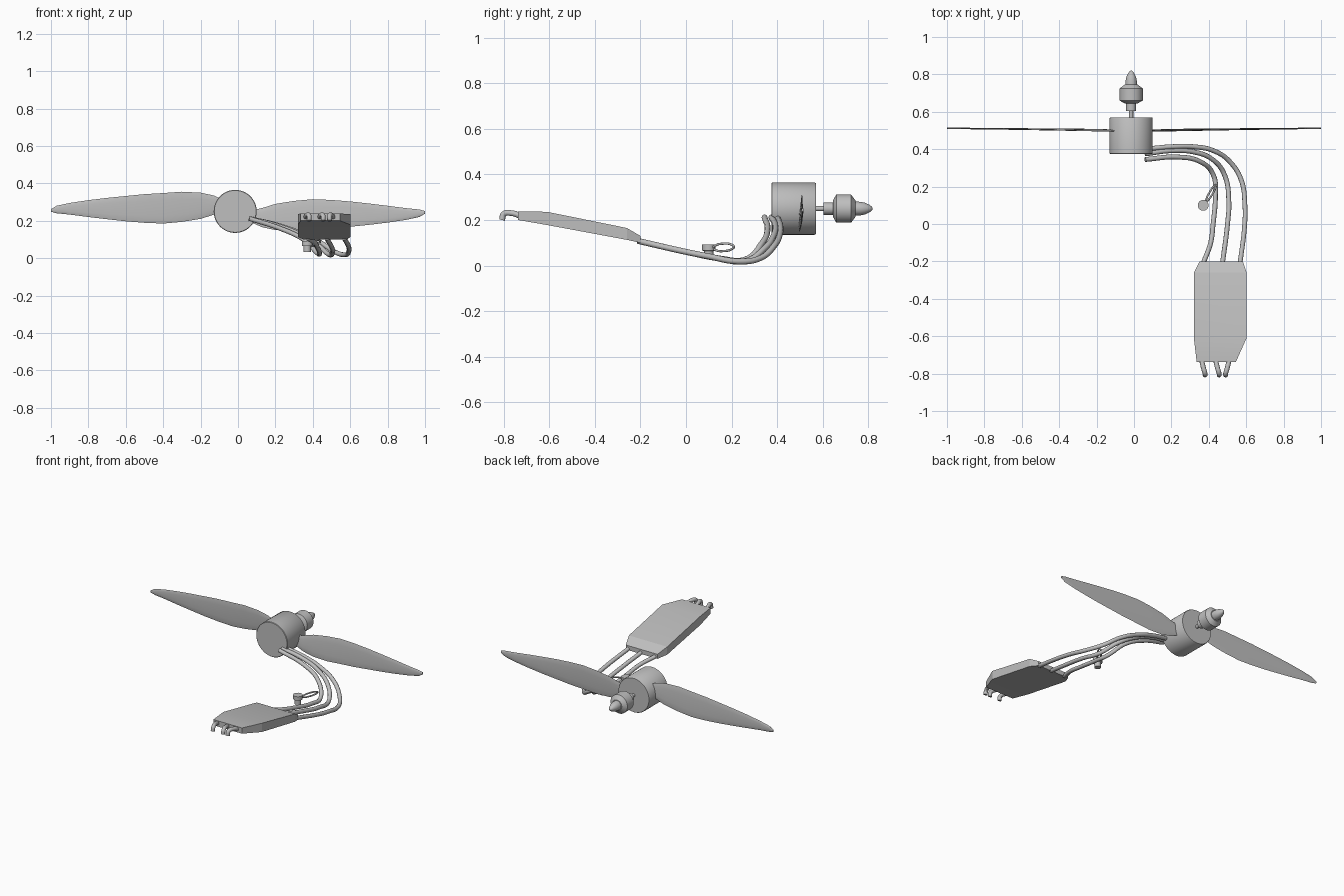
import bpy
import bmesh
from math import sin, cos, pi
from mathutils import Vector, Matrix

if "Cube" in bpy.data.objects:
    bpy.data.objects.remove(bpy.data.objects["Cube"], do_unlink=True)

grey = bpy.data.materials.new("light grey")
grey.use_nodes = True
grey.diffuse_color = (0.52, 0.52, 0.52, 1)
grey.node_tree.nodes["Principled BSDF"].inputs["Base Color"].default_value = grey.diffuse_color


def finish(obj, angle=0.6):
    bpy.ops.object.select_all(action="DESELECT")
    obj.select_set(True)
    bpy.context.view_layer.objects.active = obj
    if obj.type == "CURVE":
        bpy.ops.object.convert(target="MESH")
        obj = bpy.context.view_layer.objects.active
    obj.data.materials.clear()
    obj.data.materials.append(grey)
    bpy.ops.object.shade_smooth_by_angle(angle=angle)
    return obj


def loft(name, rings, angle=0.6, turn=None):
    """Skin a list of equal-length closed rings and cap both ends."""
    bm = bmesh.new()
    loops = [[bm.verts.new(p) for p in ring] for ring in rings]
    n = len(loops[0])
    for a, b in zip(loops, loops[1:]):
        for i in range(n):
            bm.faces.new((a[i], a[(i + 1) % n], b[(i + 1) % n], b[i]))
    bm.faces.new(loops[0])
    bm.faces.new(loops[-1])
    if turn:
        bm.transform(turn)
    bmesh.ops.recalc_face_normals(bm, faces=bm.faces)
    mesh = bpy.data.meshes.new(name)
    bm.to_mesh(mesh)
    bm.free()
    obj = bpy.data.objects.new(name, mesh)
    bpy.context.collection.objects.link(obj)
    return finish(obj, angle)


def lathe(name, profile, centre, axis="Y", sides=40):
    """Turn (distance along axis, radius) pairs around the axis."""
    rings = []
    for t, r in profile:
        ring = []
        for i in range(sides):
            u, v = r * cos(2 * pi * i / sides), r * sin(2 * pi * i / sides)
            ring.append(Vector(centre) + Vector((u, t, v) if axis == "Y" else (u, v, t)))
        rings.append(ring)
    return loft(name, rings)


def tube(name, points, radius, closed=False):
    curve = bpy.data.curves.new(name, "CURVE")
    curve.dimensions = "3D"
    curve.bevel_depth = radius
    curve.bevel_resolution = 3
    curve.resolution_u = 8
    curve.use_fill_caps = True
    spline = curve.splines.new("BEZIER")
    spline.bezier_points.add(len(points) - 1)
    for bp, p in zip(spline.bezier_points, points):
        bp.co = p
        bp.handle_left_type = bp.handle_right_type = "AUTO"
    spline.use_cyclic_u = closed
    obj = bpy.data.objects.new(name, curve)
    bpy.context.collection.objects.link(obj)
    return finish(obj, 1.0)


# Motor can, shaft and propeller nut
hub = (-0.015, 0, 0.25)
lathe("motor_can", [(.375, .112), (.378, .115), (.565, .115), (.57, .112)], hub, sides=48)
lathe("motor_shaft", [(.56, .011), (.61, .011)], hub, sides=16)
lathe("shaft_collar", [(.605, .027), (.65, .027)], hub, sides=24)
lathe("spinner_body", [(.645, .035), (.66, .062), (.725, .062), (.745, .035)], hub)
lathe("spinner_nose", [(.74, .031), (.765, .03), (.785, .026), (.805, .017),
                       (.815, .01), (.82, .002)], hub, sides=24)

# Propeller blades: lens sections (x, low edge, high edge) with a slight twist
stations = [(.05, .2, .25), (.13, .165, .268), (.2, .15, .29), (.3, .145, .306),
            (.4, .152, .315), (.5, .158, .311), (.6, .168, .303), (.7, .178, .292),
            (.8, .19, .28), (.9, .205, .267), (.97, .22, .26), (1, .238, .252)]
sections = []
for x, low, high in stations:
    ring = []
    for i in range(12):
        a = 2 * pi * i / 12
        z = (low + high) / 2 + (high - low) / 2 * cos(a)
        y = .502 + .01 * x + .004 * sin(a) + .09 * (1 - x) * (z - .25)
        ring.append((x, y, z))
    sections.append(ring)
pivot = Matrix.Translation((0, 0, .25))
flip = pivot @ Matrix.Rotation(pi, 4, "Y") @ pivot.inverted()
loft("blade_left", sections, 1.0)
loft("blade_right", sections, 1.0, flip)

# Speed controller: tilted slab with tapered ends
slab = [(-.737, .335, .545, .2, .238), (-.61, .32, .602, .178, .236),
        (-.26, .32, .602, .113, .165), (-.2, .35, .582, .1, .13)]
loft("speed_controller", [[(l, y, b), (r, y, b), (r, y, t), (l, y, t)]
                          for y, l, r, b, t in slab], 0.2)

# Three motor wires
tube("outer_wire", [(.06, .4, .212), (.2, .413, .18), (.32, .413, .14), (.43, .39, .09),
                    (.52, .325, .032), (.575, .23, .018), (.593, .1, .04),
                    (.592, 0, .06), (.567, -.21, .108)], .013)
tube("middle_wire", [(.06, .375, .212), (.2, .392, .177), (.32, .385, .132),
                     (.42, .345, .075), (.485, .26, .02), (.507, .12, .036),
                     (.5, 0, .06), (.473, -.21, .108)], .013)
tube("inner_wire", [(.06, .345, .212), (.23, .358, .157), (.35, .335, .1),
                    (.425, .26, .026), (.435, .15, .031), (.423, 0, .06),
                    (.41, -.1, .083), (.37, -.21, .108)], .013)

# Short battery leads at the front end
for name, x0, x1 in (("right", .36, .38), ("middle", .435, .455), ("left", .51, .49)):
    tube(name + "_lead", [(x0, -.72, .215), ((x0 + x1) / 2, -.765, .23),
                          (x1, -.8, .226), (x1, -.808, .2)], .013)

# Small plug and its loop of thin cable
lathe("plug", [(.032, .02), (.064, .02), (.066, .029), (.092, .029)], (.37, .1, 0), "Z", 24)
centre, long_axis, short_axis = Vector((.412, .165, .08)), Vector((.026, .045, .004)), Vector((.008, -.004, .016))
tube("cable_loop", [centre + long_axis * cos(pi * i / 4) + short_axis * sin(pi * i / 4)
                    for i in range(8)], .005, True)
tube("cable_tail", [(.37, .1, .08), (.38, .115, .079), centre - long_axis], .005)
